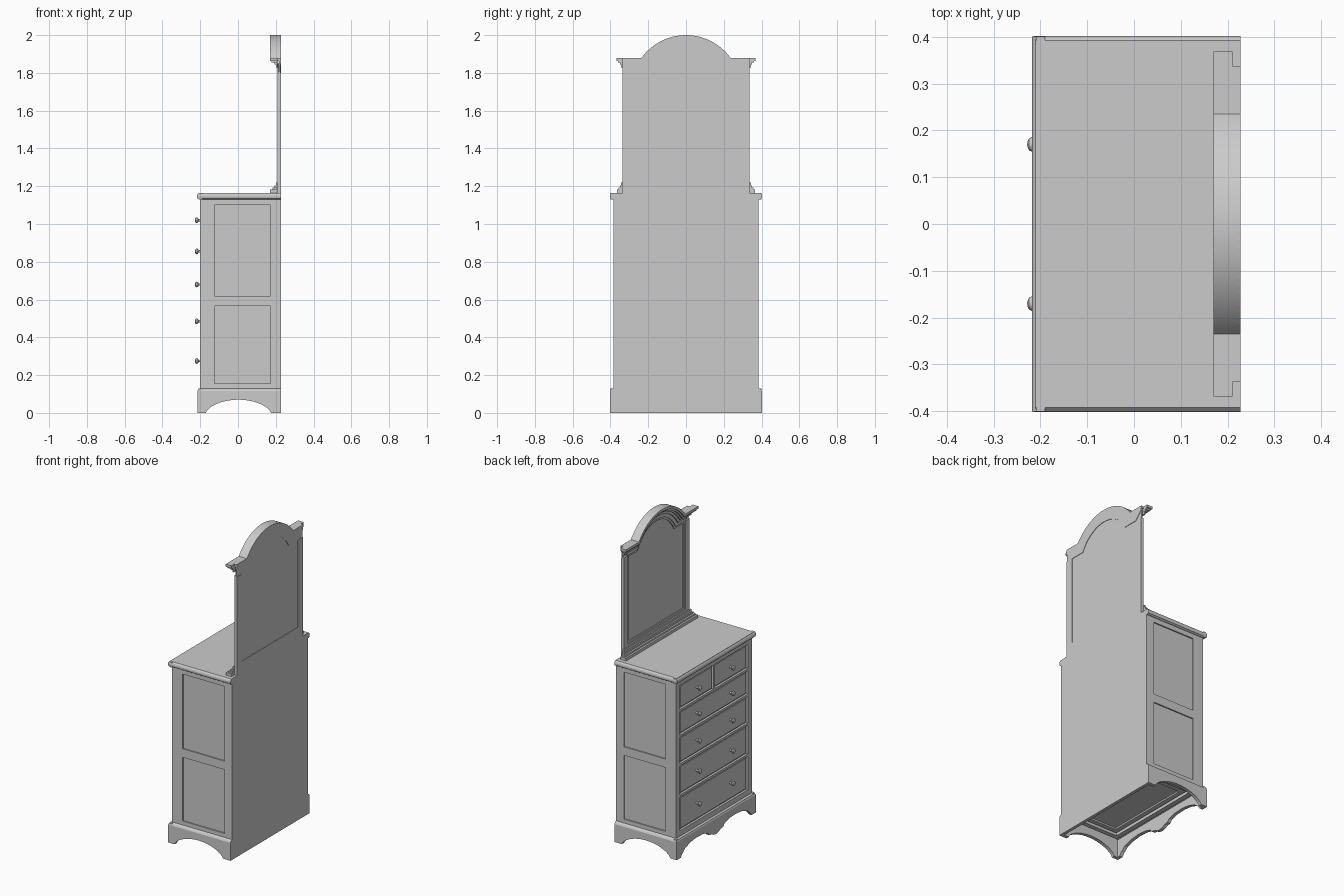
import bpy, bmesh, math

if "Cube" in bpy.data.objects:
    bpy.data.objects.remove(bpy.data.objects["Cube"])

GREY = (0.6, 0.6, 0.6, 1)
paint = bpy.data.materials.new("plain grey")
paint.use_nodes = True
paint.diffuse_color = GREY
paint.node_tree.nodes["Principled BSDF"].inputs["Base Color"].default_value = GREY


def finish(name, bm, bevel=0, segments=2, smooth=False):
    bmesh.ops.recalc_face_normals(bm, faces=bm.faces)
    mesh = bpy.data.meshes.new(name)
    bm.to_mesh(mesh)
    bm.free()
    ob = bpy.data.objects.new(name, mesh)
    bpy.context.collection.objects.link(ob)
    mesh.materials.append(paint)
    if bevel:
        mod = ob.modifiers.new("edge", "BEVEL")
        mod.width, mod.segments = bevel, segments
    if smooth:
        bpy.ops.object.select_all(action="DESELECT")
        bpy.context.view_layer.objects.active = ob
        ob.select_set(True)
        bpy.ops.object.shade_smooth_by_angle(angle=math.radians(35))
    return ob


def prism(name, outline, lo, hi, axis="x", **kw):
    """Extrude an outline of (y, z) along x, or of (x, z) along y."""
    bm = bmesh.new()
    place = (lambda p, d: (d, *p)) if axis == "x" else (lambda p, d: (p[0], d, p[1]))
    a = [bm.verts.new(place(p, lo)) for p in outline]
    b = [bm.verts.new(place(p, hi)) for p in outline]
    bm.faces.new(a)
    bm.faces.new(b[::-1])
    for i in range(len(a)):
        j = (i + 1) % len(a)
        bm.faces.new((a[i], b[i], b[j], a[j]))
    return finish(name, bm, **kw)


def box(name, x, y, z, **kw):
    return prism(name, [(y[0], z[0]), (y[1], z[0]), (y[1], z[1]), (y[0], z[1])], *x, **kw)


BACK, FRONT, SIDE = 0.228, -0.2, 0.385
LEVELS = [(0.945, 1.1), (0.78, 0.93), (0.595, 0.765), (0.395, 0.58), (0.165, 0.38)]
PANELS = [(0.155, 0.565), (0.62, 1.1)]

# Carcass core, back board and stepped underside
box("carcass_core", (FRONT + 0.014, BACK - 0.005), (-SIDE + 0.008, SIDE - 0.008), (0.12, 1.13))
box("back_board", (BACK - 0.012, BACK), (-SIDE, SIDE), (0, 1.13))
for k, (inset, z) in enumerate([(0.03, 0.1), (0.07, 0.11)]):
    for s in (-1, 1):
        edge = sorted((s * (SIDE - inset), s * (SIDE - inset - 0.03)))
        box(f"underside_step_side_{k}", (FRONT + inset, BACK - inset), edge, (z, 0.125))
    for x in (FRONT + inset, BACK - inset - 0.03):
        box(f"underside_step_cross_{k}", (x, x + 0.03), (-SIDE + inset, SIDE - inset), (z, 0.125))

# Side frames around the sunken panels
for s in (-1, 1):
    y = sorted((s * (SIDE - 0.012), s * SIDE))
    for x in ((FRONT, -0.125), (0.172, BACK)):
        box("side_stile", x, y, (0.12, 1.13))
    for z in ((0.12, 0.155), (0.565, 0.62), (1.1, 1.13)):
        box("side_rail", (-0.125, 0.172), y, z)

# Face frame and drawers
for s in (-1, 1):
    box("front_stile", (FRONT, FRONT + 0.02), sorted((s * 0.345, s * (SIDE - 0.012))), (0.12, 1.13))
gaps = [1.13] + [v for lo, hi in LEVELS for v in (hi, lo)] + [0.12]
for top, low in zip(gaps[::2], gaps[1::2]):
    box("front_rail", (FRONT, FRONT + 0.02), (-0.345, 0.345), (low, top))
box("drawer_divider", (FRONT, FRONT + 0.02), (-0.008, 0.008), LEVELS[0])


def drawer(y, z):
    g = 0.006
    box("drawer_front", (FRONT + 0.006, FRONT + 0.02), (y[0] + g, y[1] - g), (z[0] + g, z[1] - g),
        bevel=0.004, segments=1)


def knob(y, z):
    # Turned profile of (distance outwards, radius)
    profile = [(-0.01, 0.007), (0.008, 0.006), (0.012, 0.012), (0.018, 0.0155),
               (0.024, 0.013), (0.027, 0.007), (0.0285, 0)]
    bm = bmesh.new()
    verts = [bm.verts.new((FRONT - d, y + r, z)) for d, r in profile]
    edges = [bm.edges.new(pair) for pair in zip(verts, verts[1:])]
    bmesh.ops.spin(bm, geom=verts + edges, cent=(0, y, z), axis=(1, 0, 0),
                   angle=math.tau, steps=20)
    bmesh.ops.remove_doubles(bm, verts=bm.verts, dist=0.0001)
    finish("drawer_knob", bm, smooth=True)


drawer((-0.345, -0.008), LEVELS[0])
drawer((0.008, 0.345), LEVELS[0])
for level in LEVELS[1:]:
    drawer((-0.345, 0.345), level)
for z in (1.02, 0.855, 0.68, 0.485, 0.275):
    for y in (-0.17, 0.17):
        knob(y, z)

# Plinth: arched sides, scalloped front, sloping cap
arch = [(0.002 + 0.172 * math.cos(a), 0.07 * math.sin(a) ** 1.3)
        for a in (math.pi * i / 20 for i in range(21))]
side_outline = [(BACK, 0.0)] + arch + [(-0.215, 0), (-0.215, 0.115), (BACK, 0.115)]
for s in (-1, 1):
    prism("plinth_side", side_outline, *sorted((s * 0.38, s * 0.402)), axis="y")
half = [(0.402, 0), (0.36, 0), (0.345, 0.02), (0.315, 0.045), (0.26, 0.063), (0.2, 0.07),
        (0.13, 0.066), (0.085, 0.052), (0.07, 0.035), (0.045, 0.032), (0.025, 0.02)]
front_outline = half + [(0, 0.016)] + [(-y, z) for y, z in reversed(half)]
prism("plinth_front", front_outline + [(-0.402, 0.115), (0.402, 0.115)], -0.215, -0.193)
box("plinth_back", (BACK - 0.02, BACK), (-0.402, 0.402), (0, 0.115))
for s in (-1, 1):
    cap = [(s * 0.38, 0.115), (s * 0.402, 0.115), (s * 0.397, 0.124), (s * 0.387, 0.13), (s * 0.38, 0.13)]
    prism("plinth_side_cap", cap, -0.21, BACK)
front_cap = [(-0.19, 0.115), (-0.215, 0.115), (-0.211, 0.124), (-0.201, 0.13), (-0.19, 0.13)]
prism("plinth_front_cap", front_cap, -0.4, 0.4, axis="y")

# Top slab with rounded edge over a thin bed moulding
slab = [(0.392, 1.13), (0.4, 1.135), (0.402, 1.143), (0.402, 1.15), (0.399, 1.158), (0.392, 1.165)]
prism("top_slab", slab + [(-y, z) for y, z in reversed(slab)], -0.21, BACK)
nose = [(-0.208, 1.13), (-0.215, 1.135), (-0.218, 1.143), (-0.218, 1.15), (-0.215, 1.158), (-0.208, 1.165)]
prism("top_slab_nose", nose + [(-0.19, 1.165), (-0.19, 1.13)], -0.4, 0.4, axis="y")

# Mirror: arched outline shared by board, frame and cornice
RADIUS, CENTRE, SHOULDER = 0.29, 1.71, 1.88


def crest(off, width):
    """Flat shoulders joined by an arc, moved inwards by off."""
    r, rise = RADIUS - off, SHOULDER - off - CENTRE
    start = math.acos(rise / r)
    arc = [(r * math.sin(t), CENTRE + r * math.cos(t))
           for t in (start * (i / 16 - 1) for i in range(33))]
    return [(-width, SHOULDER - off)] + arc + [(width, SHOULDER - off)]


def band(name, near, far, w_near, w_far, x):
    prism(name, crest(near, w_near) + crest(far, w_far)[::-1], *x, smooth=True)


def surround(label, reveal, inner, outer, x):
    """Frame running from the outer inset to the inner inset."""
    w_out, w_in = 0.335 - outer, 0.335 - inner
    band(f"{label}_crest", reveal + outer, reveal + inner, w_out, w_in, x)
    low = 1.165 if outer == 0 else 1.19 + outer
    for s in (-1, 1):
        box(f"{label}_stile", x, sorted((s * w_in, s * w_out)), (low, SHOULDER - reveal - inner))
    box(f"{label}_rail", x, (-w_in, w_in), (low, 1.19 + inner))


prism("mirror_board", crest(0.0, 0.335) + [(0.335, 1.165), (-0.335, 1.165)], 0.218, 0.225)
surround("mirror_frame", 0.03, 0.045, 0, (0.208, 0.22))
surround("mirror_bead", 0.03, 0.058, 0.045, (0.213, 0.22))
surround("back_frame", 0.03, 0.05, 0, (0.222, BACK))
band("back_crest_fill", 0, 0.03, 0.335, 0.335, (0.222, BACK))

# Cornice following the arch, with returns past the stiles
steps = [(0, 0.016, 0.17, 0.368), (0.016, 0.026, 0.178, 0.36),
         (0.026, 0.036, 0.192, 0.35), (0.036, 0.052, 0.2, 0.343)]
for near, far, x, w in steps:
    band("cornice_step", near, far, w, w, (x, 0.21))
band("cornice_back", 0, 0.016, 0.338, 0.338, (0.21, BACK))

# Stepped moulding at the foot of the mirror
for z0, z1, x, w in ((1.165, 1.183, 0.17, 0.366), (1.183, 1.193, 0.182, 0.358),
                     (1.193, 1.203, 0.193, 0.35), (1.203, 1.22, 0.201, 0.343)):
    box("mirror_foot_step", (x, 0.21), (-w, w), (z0, z1))
